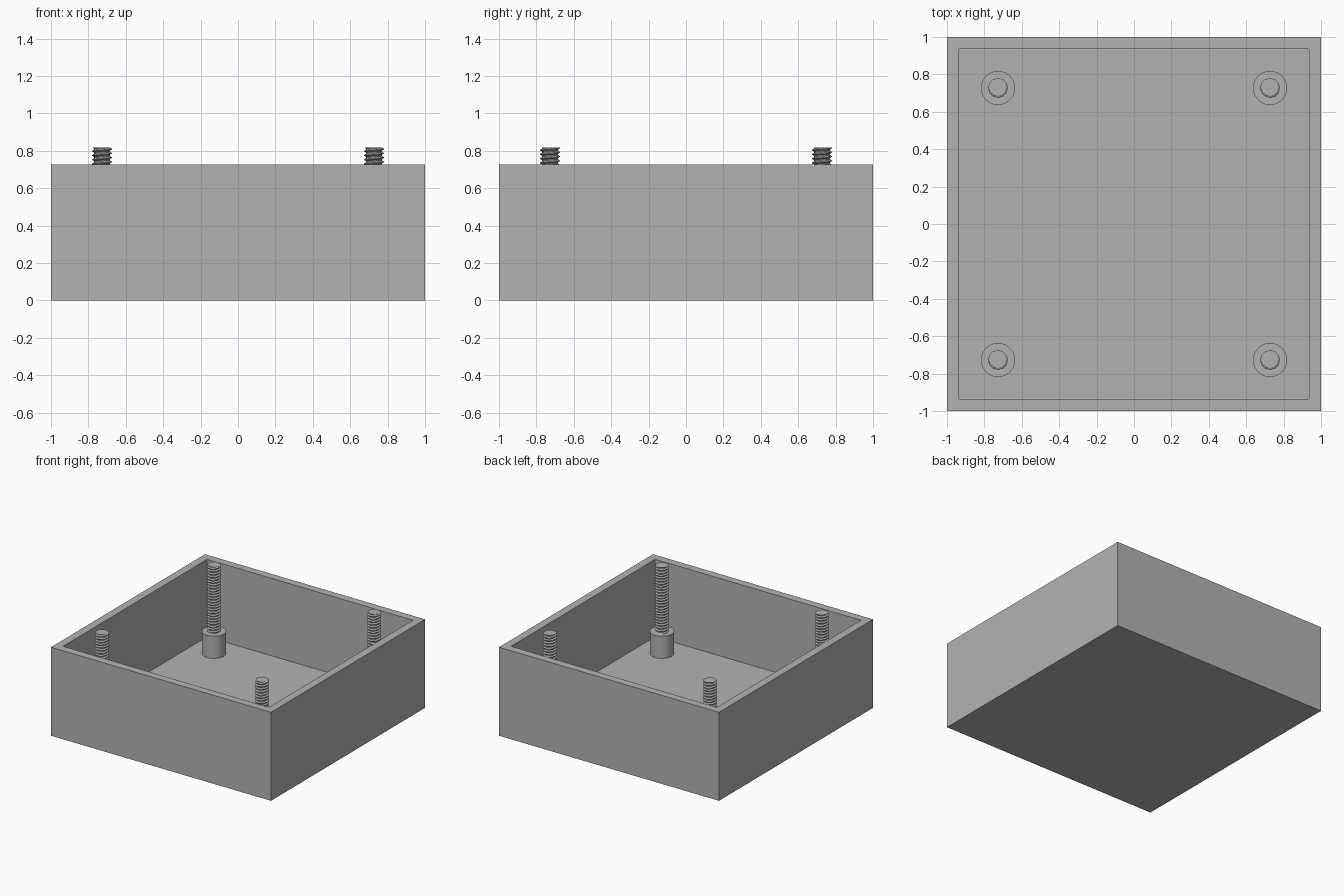
import bpy
import bmesh
from math import cos, sin, tau
from mathutils import Matrix

if "Cube" in bpy.data.objects:
    bpy.data.objects.remove(bpy.data.objects["Cube"], do_unlink=True)

U = 1 / 11            # wall thickness, the module of the whole design
HEIGHT = 8 * U        # box height
POST_TOP = 3 * U      # top of the standoffs
SCREW_TOP = 9 * U     # top of the threaded rods
OFFSET = 8 * U        # standoff distance from the centre lines

grey = bpy.data.materials.new("plain grey")
grey.use_nodes = True
colour = (0.45, 0.45, 0.45, 1)
grey.diffuse_color = colour
grey.node_tree.nodes["Principled BSDF"].inputs["Base Color"].default_value = colour


def finish(bm, name):
    """Turn a bmesh into a mesh with the grey material."""
    bmesh.ops.recalc_face_normals(bm, faces=bm.faces)
    mesh = bpy.data.meshes.new(name)
    bm.to_mesh(mesh)
    bm.free()
    mesh.materials.append(grey)
    return mesh


def place(mesh, name, x=0, y=0):
    obj = bpy.data.objects.new(name, mesh)
    obj.location = (x, y, 0)
    bpy.context.collection.objects.link(obj)
    return obj


def box_mesh():
    """Open box: inset the lid face and push it down to the floor."""
    bm = bmesh.new()
    bmesh.ops.create_cube(bm, size=1, matrix=Matrix.Translation((0, 0, HEIGHT / 2))
                          @ Matrix.Diagonal((2, 2, HEIGHT, 1)))
    top = max(bm.faces, key=lambda f: f.calc_center_median().z)
    bmesh.ops.inset_region(bm, faces=[top], thickness=U)
    out = bmesh.ops.extrude_discrete_faces(bm, faces=[top])
    bmesh.ops.translate(bm, verts=out["faces"][0].verts, vec=(0, 0, U - HEIGHT))
    return finish(bm, "open_box")


def post_mesh():
    bm = bmesh.new()
    bmesh.ops.create_cone(bm, cap_ends=True, segments=48, radius1=U, radius2=U,
                          depth=POST_TOP - U,
                          matrix=Matrix.Translation((0, 0, (POST_TOP + U) / 2)))
    return finish(bm, "standoff")


def screw_mesh(segs=12, pitch=U / 4, root=0.042, crest=0.053):
    """Sweep a thread profile along a helix, then trim the top flat."""
    bm = bmesh.new()
    profile = [(0, root), (0.25, root), (0.55, crest), (0.7, crest)]
    start = POST_TOP - 2 * pitch
    steps = segs * (int((SCREW_TOP - start) / pitch) + 3)
    rows = []
    for i in range(steps):
        a = tau * i / segs
        rows.append([bm.verts.new((r * cos(a), r * sin(a), start + pitch * (i / segs + f)))
                     for f, r in profile])
    for i in range(steps - segs - 1):
        this = rows[i] + [rows[i + segs][0]]
        after = rows[i + 1] + [rows[i + 1 + segs][0]]
        for k in range(len(profile)):
            bm.faces.new((this[k], after[k], after[k + 1], this[k + 1]))
    bmesh.ops.delete(bm, geom=[v for v in bm.verts if not v.link_faces], context="VERTS")
    cut = bmesh.ops.bisect_plane(bm, geom=bm.verts[:] + bm.edges[:] + bm.faces[:],
                                 plane_co=(0, 0, SCREW_TOP), plane_no=(0, 0, 1),
                                 clear_outer=True)
    rim = [e for e in cut["geom_cut"] if isinstance(e, bmesh.types.BMEdge)]
    bmesh.ops.edgeloop_fill(bm, edges=rim)
    return finish(bm, "threaded_rod")


place(box_mesh(), "open_box")

# A standoff and threaded rod in each corner
post, screw = post_mesh(), screw_mesh()
posts = []
for side, x in (("left", OFFSET), ("right", -OFFSET)):
    for end, y in (("front", -OFFSET), ("back", OFFSET)):
        posts.append(place(post, f"standoff_{end}_{side}", x, y))
        place(screw, f"threaded_rod_{end}_{side}", x, y)

bpy.ops.object.select_all(action="DESELECT")
posts[0].select_set(True)
bpy.context.view_layer.objects.active = posts[0]
bpy.ops.object.shade_smooth_by_angle()
